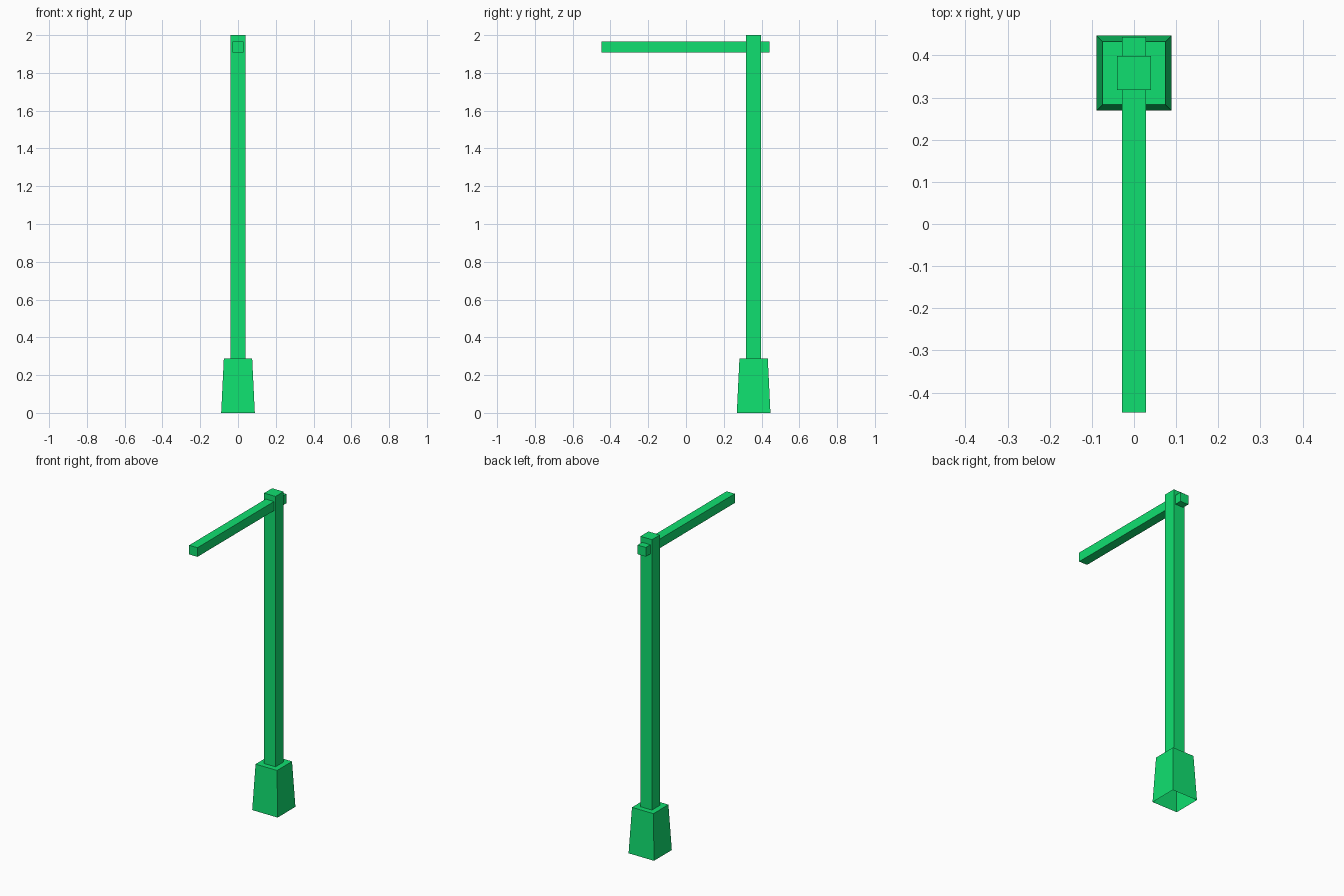
import bpy
import bmesh

if "Cube" in bpy.data.objects:
    bpy.data.objects.remove(bpy.data.objects["Cube"])

POST_Y = 0.358

paint = bpy.data.materials.new("green_paint")
paint.diffuse_color = (0.005, 0.74, 0.16, 1.0)
paint.use_nodes = True
paint.node_tree.nodes["Principled BSDF"].inputs["Base Color"].default_value = paint.diffuse_color


def square_loft(name, rings, centre, cap_start=True):
    """Skin square rings given as (half width, height), capped at the end."""
    bm = bmesh.new()
    loops = []
    for half, z in rings:
        loops.append([bm.verts.new((centre[0] + sx * half, centre[1] + sy * half, centre[2] + z))
                      for sx, sy in ((-1, -1), (1, -1), (1, 1), (-1, 1))])
    for low, high in zip(loops, loops[1:]):
        for i in range(4):
            j = (i + 1) % 4
            bm.faces.new((low[i], low[j], high[j], high[i]))
    bm.faces.new(loops[-1])
    if cap_start:
        bm.faces.new(loops[0][::-1])
    mesh = bpy.data.meshes.new(name)
    bm.to_mesh(mesh)
    bm.free()
    mesh.materials.append(paint)
    obj = bpy.data.objects.new(name, mesh)
    bpy.context.collection.objects.link(obj)
    return obj


# Tapered foot, open underneath, stepping in to the tall post
square_loft("post_with_foot",
            [(0.089, 0.0), (0.075, 0.289), (0.04, 0.289), (0.04, 2.0)],
            (0, POST_Y, 0), cap_start=False)

# Horizontal arm passing through the top of the post
bpy.ops.mesh.primitive_cube_add(size=1, location=(0, -0.002, 1.936))
arm = bpy.context.object
arm.name = "arm"
arm.dimensions = (0.058, 0.890, 0.058)
bpy.ops.object.transform_apply(location=False, rotation=False, scale=True)
arm.data.materials.append(paint)
